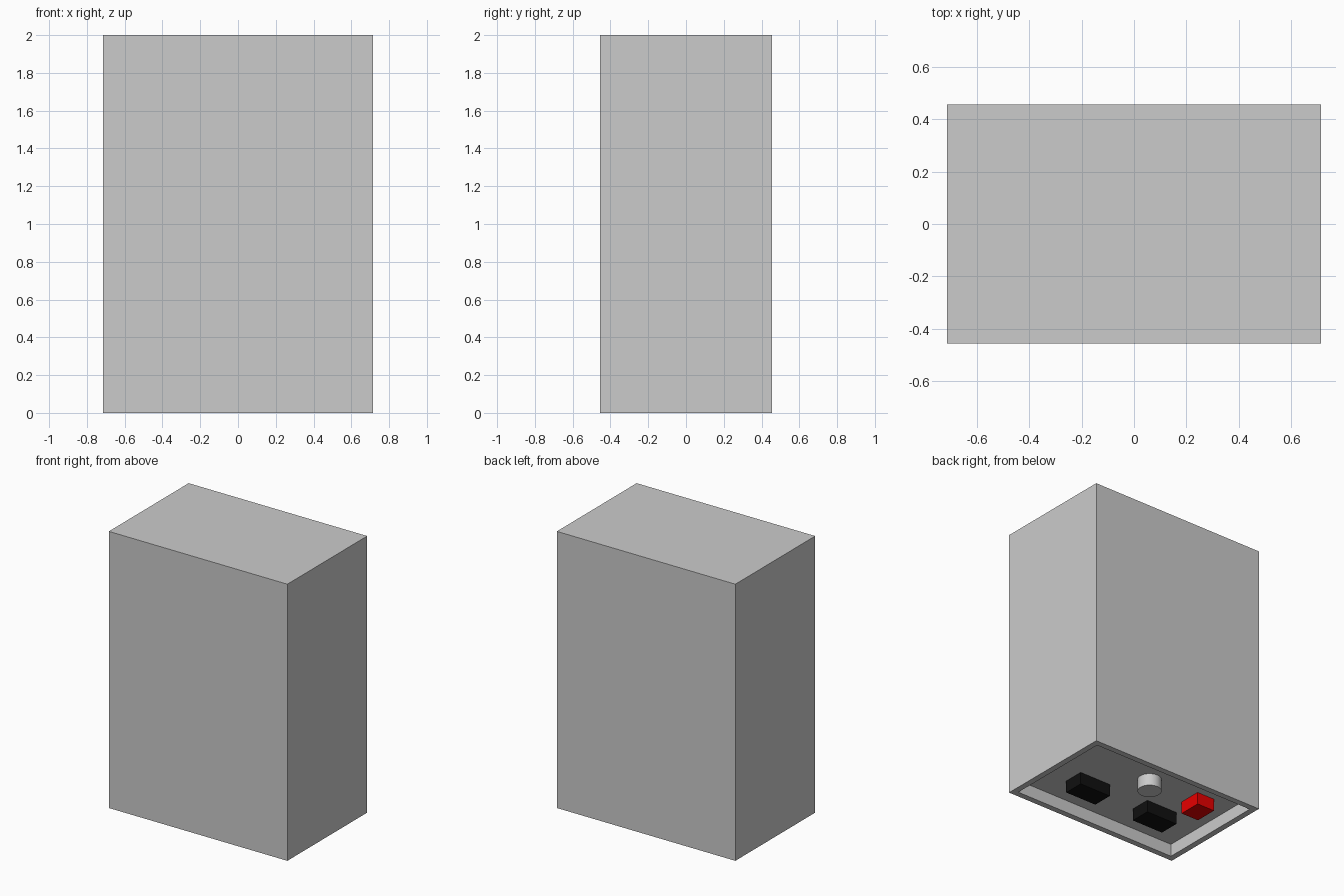
import bpy, bmesh, math

if "Cube" in bpy.data.objects:
    bpy.data.objects.remove(bpy.data.objects["Cube"])

W, D, H = 1.428, 0.912, 2.0
RIM, RECESS = 0.062, 0.092
LOW = 0.003


def material(name, rgb):
    m = bpy.data.materials.new(name)
    m.diffuse_color = (*rgb, 1)
    m.use_nodes = True
    m.node_tree.nodes["Principled BSDF"].inputs["Base Color"].default_value = m.diffuse_color
    return m


def block(name, size, centre, mat=None):
    bpy.ops.mesh.primitive_cube_add(size=1, location=centre)
    ob = bpy.context.object
    ob.name = name
    ob.scale = size
    bpy.ops.object.transform_apply(location=False, rotation=False, scale=True)
    if mat:
        ob.data.materials.append(mat)
    return ob


# Cabinet with a shallow rimmed recess underneath
body = block("cabinet_body", (W, D, H), (0, 0, H / 2))
bm = bmesh.new()
bm.from_mesh(body.data)
bm.faces.ensure_lookup_table()
bottom = min(bm.faces, key=lambda f: f.calc_center_median().z)
bmesh.ops.inset_region(bm, faces=[bottom], thickness=RIM)
walls = bmesh.ops.extrude_discrete_faces(bm, faces=[bottom])
bmesh.ops.translate(bm, vec=(0, 0, RECESS), verts=walls["faces"][0].verts)
bmesh.ops.recalc_face_normals(bm, faces=bm.faces)
bm.to_mesh(body.data)
bm.free()

# Parts hanging inside the recess
black = material("black", (0.005, 0.005, 0.005))
red = material("red", (0.8, 0.0, 0.0))
h = RECESS - LOW
zc = LOW + h / 2
for side, x in (("right", 0.29), ("left", -0.295)):
    block(f"{side}_socket", (0.255, 0.152, h), (x, -0.136, zc), black)
block("power_switch", (0.143, 0.168, h), (-0.43, 0.155, zc), red)

# Round control knob
bpy.ops.mesh.primitive_cylinder_add(vertices=32, radius=0.081, depth=h, location=(0, 0.163, zc))
bpy.context.object.name = "control_knob"
bpy.ops.object.shade_smooth_by_angle(angle=math.radians(30))
